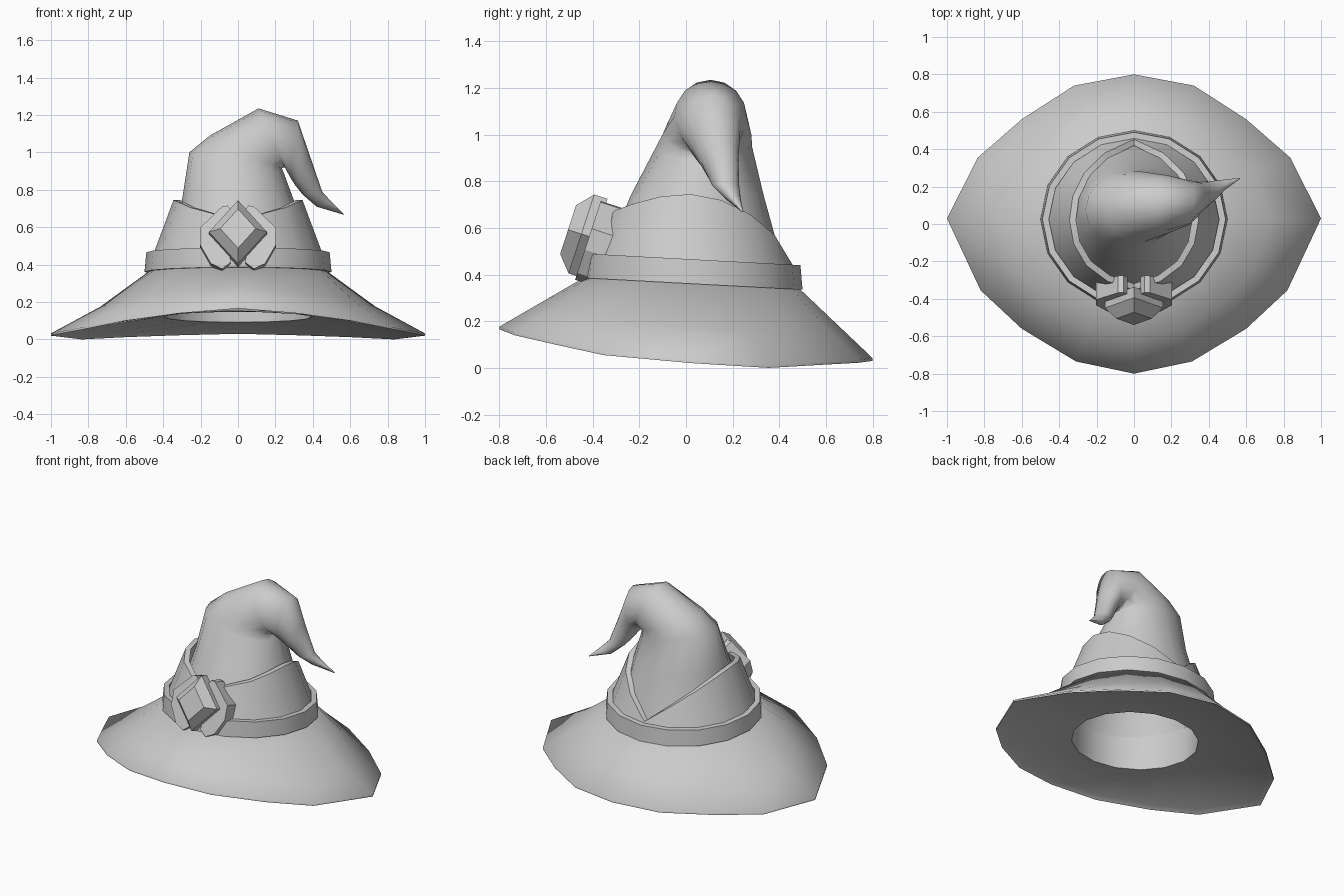
import bpy, bmesh, math
from mathutils import Vector

cube = bpy.data.objects.get("Cube")
if cube:
    bpy.data.objects.remove(cube)

grey = bpy.data.materials.new("plain grey")
grey.use_nodes = True
grey.diffuse_color = (0.6, 0.6, 0.6, 1)
grey.node_tree.nodes["Principled BSDF"].inputs["Base Color"].default_value = (0.6, 0.6, 0.6, 1)

N = 16


def finish(name, bm, smooth=None):
    """Turn a bmesh into a named object, optionally smooth up to an angle."""
    bmesh.ops.recalc_face_normals(bm, faces=bm.faces)
    mesh = bpy.data.meshes.new(name)
    bm.to_mesh(mesh)
    bm.free()
    mesh.materials.append(grey)
    obj = bpy.data.objects.new(name, mesh)
    bpy.context.collection.objects.link(obj)
    if smooth:
        bpy.ops.object.select_all(action='DESELECT')
        obj.select_set(True)
        bpy.context.view_layer.objects.active = obj
        bpy.ops.object.shade_smooth_by_angle(angle=math.radians(smooth))
    return obj


def loft(name, rings, closed=False, cap_end=False, smooth=None):
    """Skin a list of point rings; closed joins the last ring to the first."""
    bm = bmesh.new()
    loops = [[bm.verts.new(p) for p in ring] for ring in rings]
    pairs = list(zip(loops, loops[1:]))
    if closed:
        pairs.append((loops[-1], loops[0]))
    for a, b in pairs:
        n = len(a)
        for i in range(n):
            j = (i + 1) % n
            bm.faces.new((a[i], a[j], b[j], b[i]))
    if cap_end:
        bm.faces.new(loops[-1])
    return finish(name, bm, smooth)


def oval(rx, ry, cy, height):
    """Ring starting at the front and turning towards +x; height(i, y) gives z."""
    ring = []
    for i in range(N):
        a = math.tau * i / N
        y = cy - ry * math.cos(a)
        ring.append(Vector((rx * math.sin(a), y, height(i, y))))
    return ring


def mirror_index(i):
    return min(i, N - i)


# Brim: wavy outer edge with a small lip, sloping top, underside with a head opening
half_edge = [(0, -.8, .165), (.31, -.735, .14), (.6, -.56, .10), (.82, -.355, .055),
             (1, .03, .02), (.835, .355, 0), (.6, .56, .012), (.32, .74, .022), (0, .8, .03)]
edge = [Vector(p) for p in half_edge]
edge += [Vector((-p.x, p.y, p.z)) for p in reversed(edge[1:-1])]
edge_top = [p + Vector((0, 0, .012)) for p in edge]
lip = [Vector((p.x * .96, p.y * .96, p.z + .018)) for p in edge]
inner = oval(.47, .455, .025, lambda i, y: .37 - .05 * y)
middle = []
for p, q in zip(edge_top, inner):
    m = p.lerp(q, .5)
    m.z -= .025 * abs(q.x) / .47
    middle.append(m)
opening = oval(.395, .395, .01, lambda i, y: .12 - .07 * y)
lining = oval(.40, .40, .02, lambda i, y: .36 - .05 * y)
loft("brim", [edge, edge_top, middle, inner, lining, opening, lip], closed=True, smooth=70)

# Crown: tilted oval sections (left x, z, right x, z, centre y, half depth)
sections = [(-.41, .36, .41, .36, .03, .41), (-.375, .48, .375, .48, .03, .375),
            (-.30, .74, .30, .74, .048, .285), (-.26, 1.0, .245, .89, .077, .207),
            (-.15, 1.09, .235, .915, .09, .19), (.11, 1.235, .25, .92, .105, .155),
            (.32, 1.17, .28, .865, .115, .118), (.385, .98, .305, .825, .14, .085),
            (.45, .79, .345, .775, .17, .058), (.50, .735, .42, .71, .205, .03),
            (.567, .668, .56, .668, .243, .003)]
crown = []
for lx, lz, rx, rz, cy, depth in sections:
    mid = Vector(((lx + rx) / 2, cy, (lz + rz) / 2))
    axis = Vector(((rx - lx) / 2, 0, (rz - lz) / 2))
    turn = [math.tau * i / N for i in range(N)]
    crown.append([mid + axis * math.sin(a) - Vector((0, depth * math.cos(a), 0)) for a in turn])
loft("crown", crown, cap_end=True, smooth=75)

# Collar: cuff around the crown, dipping at the front and meeting in a V behind
heights = [.62, .675, .705, .735, .745, .72, .66, .57, .45]


def cuff(inset, top):
    ring = []
    for i in range(N):
        a = math.tau * i / N
        z = heights[mirror_index(i)] if top else .38
        r = .455 - .373 * (z - .45) - inset
        ring.append((r * math.sin(a), .02 - r * .95 * math.cos(a), z))
    return ring


loft("collar", [cuff(0, False), cuff(0, True), cuff(.035, True), cuff(.035, False)],
     closed=True, smooth=35)


# Band: tilted ring
def band_ring(r, lift):
    return oval(r, r * .95, .025, lambda i, y: .362 + lift - .054 * y)


loft("band", [band_ring(.50, 0), band_ring(.49, .105), band_ring(.455, .105),
              band_ring(.455, 0)], closed=True, smooth=35)

# Buckle: leaning diamond gem on a two-piece frame
lean = math.radians(18)
up = Vector((0, math.sin(lean), math.cos(lean)))
out = Vector((0, -math.cos(lean), math.sin(lean)))
centre = Vector((0, -.42, .565))


def place(u, v, d):
    return centre + Vector((u, 0, 0)) + up * v + out * d


def prism(name, layers):
    bm = bmesh.new()
    loops = [[bm.verts.new(place(u, v, d)) for u, v in shape] for shape, d in layers]
    bm.faces.new(loops[0])
    bm.faces.new(loops[-1])
    for a, b in zip(loops, loops[1:]):
        for i in range(len(a)):
            j = (i + 1) % len(a)
            bm.faces.new((a[i], a[j], b[j], b[i]))
    return finish(name, bm)


def diamond(w, h):
    return [(0, h), (w, 0), (0, -h), (-w, 0)]


prism("gem", [(diamond(.155, .178), -.03), (diamond(.155, .178), .03),
              (diamond(.095, .11), .09)])
half_frame = [(.035, .13), (.055, .16), (.085, .155), (.203, .035), (.203, -.06),
              (.145, -.165), (.085, -.195), (.04, -.16), (.05, 0)]
for side, label in ((1, "left"), (-1, "right")):
    shape = [(u * side, v) for u, v in half_frame]
    prism("buckle_frame_" + label, [(shape, -.10), (shape, -.005)])
